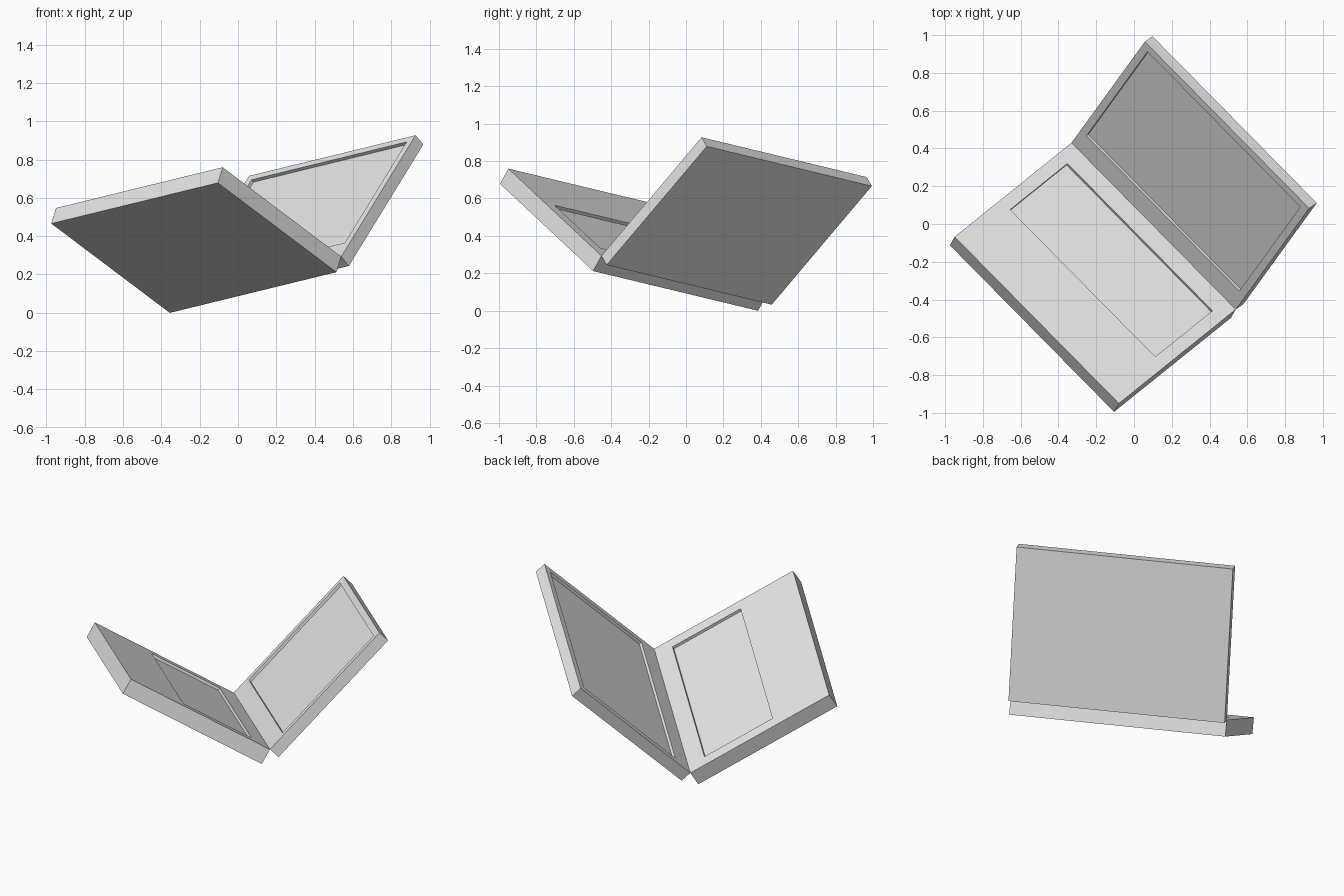
import bpy
import bmesh
from mathutils import Matrix, Vector

cube = bpy.data.objects.get("Cube")
if cube:
    bpy.data.objects.remove(cube, do_unlink=True)

# Single plain grey
GREY = (0.8, 0.8, 0.8, 1.0)
grey = bpy.data.materials.new("light_grey")
grey.use_nodes = True
grey.diffuse_color = GREY
grey.node_tree.nodes["Principled BSDF"].inputs["Base Color"].default_value = GREY

HINGE = Vector((0.104, -0.011, 0.187))          # middle of the shared hinge edge
HINGE_DIR = Vector((0.692, -0.702, 0.169)).normalized()
WIDTH = 1.257


def slab(name, across, away, depth, thick, recess_half, recess_near, recess_far, sink):
    """Slab starting at the hinge, with a rectangular recess in its inner face."""
    bm = bmesh.new()
    bmesh.ops.create_cube(bm, size=1)
    bmesh.ops.transform(
        bm, verts=bm.verts,
        matrix=Matrix.Translation((0, depth / 2, -thick / 2)) @ Matrix.Diagonal((WIDTH, depth, thick, 1)))
    # Cut the recess outline into the inner face
    inner = max(bm.faces, key=lambda f: f.calc_center_median().z)
    bmesh.ops.inset_individual(bm, faces=[inner], thickness=0.05)
    for v in inner.verts:
        v.co.x = recess_half if v.co.x > 0 else -recess_half
        v.co.y = recess_far if v.co.y > depth / 2 else recess_near
    # Sink the recess floor, leaving straight walls
    bmesh.ops.inset_individual(bm, faces=[inner], thickness=0.0)
    for v in inner.verts:
        v.co.z -= sink
    bmesh.ops.recalc_face_normals(bm, faces=bm.faces)
    mesh = bpy.data.meshes.new(name)
    bm.to_mesh(mesh)
    bm.free()
    mesh.materials.append(grey)
    obj = bpy.data.objects.new(name, mesh)
    bpy.context.collection.objects.link(obj)
    # Stand the slab in its frame: hinge axis, direction away from hinge, inner normal
    x = across.normalized()
    y = (away - away.dot(x) * x).normalized()
    z = x.cross(y)
    obj.matrix_world = Matrix.Translation(HINGE) @ Matrix((x, y, z)).transposed().to_4x4()
    return obj


# Keyboard half
slab("base", -HINGE_DIR, Vector((-0.673, -0.541, 0.507)), 0.921, 0.096, 0.555, 0.108, 0.559, 0.017)
# Screen half
slab("lid", HINGE_DIR, Vector((0.4225, 0.585, 0.691)), 0.916, 0.069, 0.585, 0.115, 0.876, 0.017)
